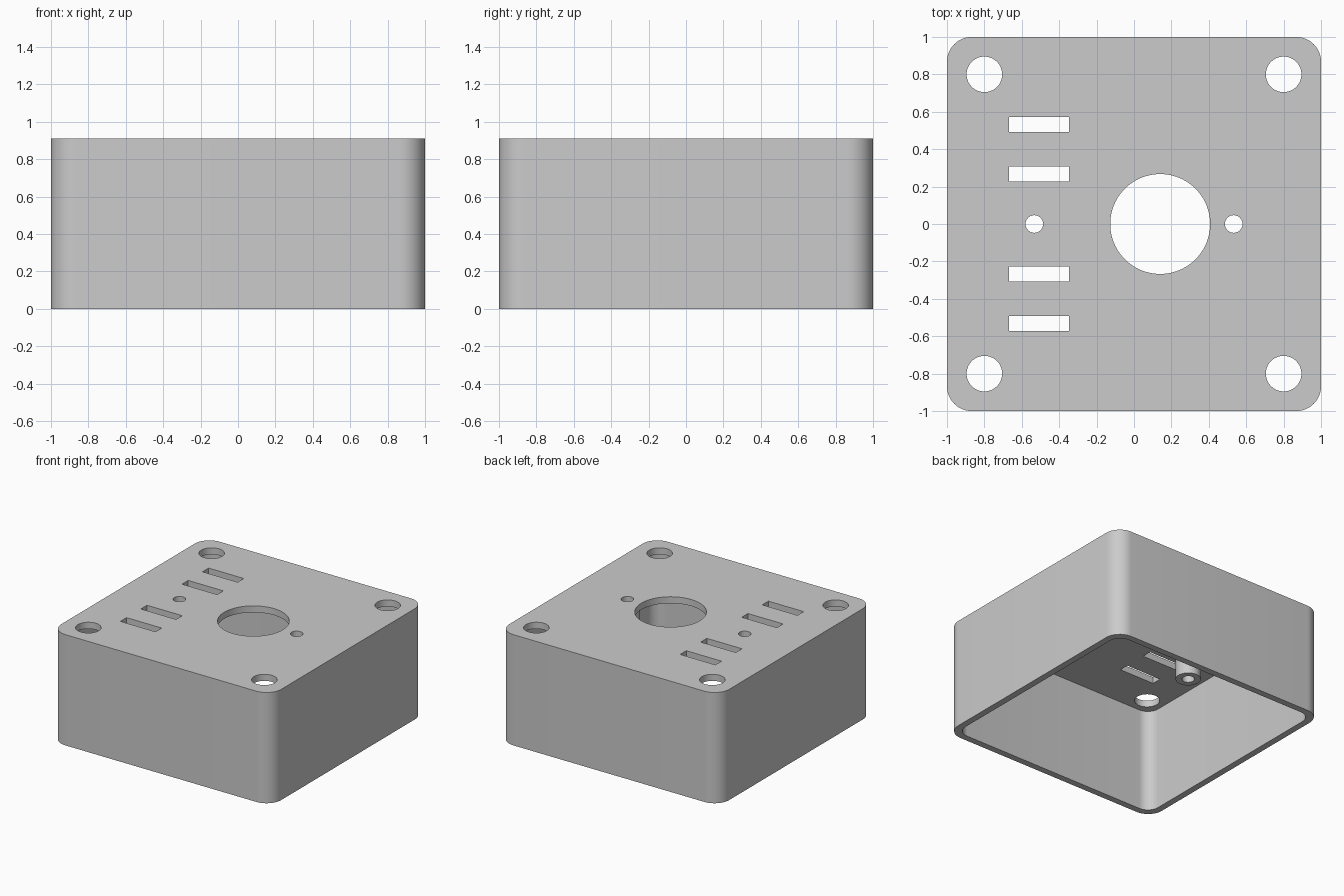
import bpy, bmesh, math
from mathutils import Matrix, Vector

default = bpy.data.objects.get("Cube")
if default:
    bpy.data.objects.remove(default, do_unlink=True)

HEIGHT, WALL, PLATE = 0.91, 0.054, 0.054
CEILING = HEIGHT - PLATE
SCREWS = [(-0.533, 0), (0.533, 0)]
CORNERS = [(sx * 0.8, sy * 0.8) for sx in (-1, 1) for sy in (-1, 1)]

grey = bpy.data.materials.new("light grey plastic")
grey.use_nodes = True
colour = (0.6, 0.6, 0.6, 1)
grey.diffuse_color = colour
grey.node_tree.nodes["Principled BSDF"].inputs["Base Color"].default_value = colour


def make_object(name, bm):
    bmesh.ops.recalc_face_normals(bm, faces=bm.faces)
    mesh = bpy.data.meshes.new(name)
    bm.to_mesh(mesh)
    bm.free()
    mesh.materials.append(grey)
    obj = bpy.data.objects.new(name, mesh)
    bpy.context.collection.objects.link(obj)
    return obj


def rounded_block(name, half, radius, z0, z1, steps=12):
    """Square prism with rounded vertical edges."""
    bm = bmesh.new()
    ring = []
    for corner in range(4):
        mid = math.pi / 4 + corner * math.pi / 2
        centre = Vector((math.cos(mid), math.sin(mid), 0)) * (half - radius) * math.sqrt(2)
        for i in range(steps + 1):
            a = (corner + i / steps) * math.pi / 2
            p = centre + Vector((math.cos(a), math.sin(a), 0)) * radius
            ring.append(bm.verts.new((p.x, p.y, z0)))
    base = bm.faces.new(ring)
    top = bmesh.ops.extrude_face_region(bm, geom=[base])["geom"]
    bmesh.ops.translate(bm, vec=(0, 0, z1 - z0),
                        verts=[v for v in top if isinstance(v, bmesh.types.BMVert)])
    return make_object(name, bm)


def add_cylinder(bm, x, y, radius, z0, z1, sides=48):
    bmesh.ops.create_cone(bm, cap_ends=True, segments=sides, radius1=radius, radius2=radius,
                          depth=z1 - z0, matrix=Matrix.Translation((x, y, (z0 + z1) / 2)))


def combine(target, tool, operation):
    """Apply a boolean and discard the helper."""
    tool.hide_render = True
    mod = target.modifiers.new("boolean", "BOOLEAN")
    mod.operation, mod.object, mod.solver = operation, tool, "EXACT"
    graph = bpy.context.evaluated_depsgraph_get()
    mesh = bpy.data.meshes.new_from_object(target.evaluated_get(graph))
    target.modifiers.clear()
    target.data = mesh
    bpy.data.objects.remove(tool, do_unlink=True)


# Hollow shell, open underneath
housing = rounded_block("housing", 1.0, 0.133, 0, HEIGHT)
combine(housing, rounded_block("cavity_cutter", 1 - WALL, 0.1, -0.1, CEILING), "DIFFERENCE")

# Screw bosses hanging from the ceiling
bm = bmesh.new()
for x, y in SCREWS:
    add_cylinder(bm, x, y, 0.095, CEILING - 0.267, CEILING + PLATE / 2)
combine(housing, make_object("screw_bosses", bm), "UNION")

# Round openings: screw holes, corner holes and the large centre hole
bm = bmesh.new()
for x, y in SCREWS:
    add_cylinder(bm, x, y, 0.047, 0.3, 1.1)
for x, y in CORNERS:
    add_cylinder(bm, x, y, 0.095, 0.7, 1.1)
add_cylinder(bm, 0.14, 0, 0.267, 0.7, 1.1, 96)

# Slots
for y in (-0.533, -0.267, 0.267, 0.533):
    bmesh.ops.create_cube(bm, size=1, matrix=Matrix.Translation((-0.508, y, 0.9))
                          @ Matrix.Diagonal((0.32, 0.08, 0.4, 1)))
combine(housing, make_object("opening_cutters", bm), "DIFFERENCE")

# Smooth the curves, keep the edges crisp
bpy.ops.object.select_all(action="DESELECT")
housing.select_set(True)
bpy.context.view_layer.objects.active = housing
bpy.ops.object.shade_smooth_by_angle(angle=math.radians(30))
